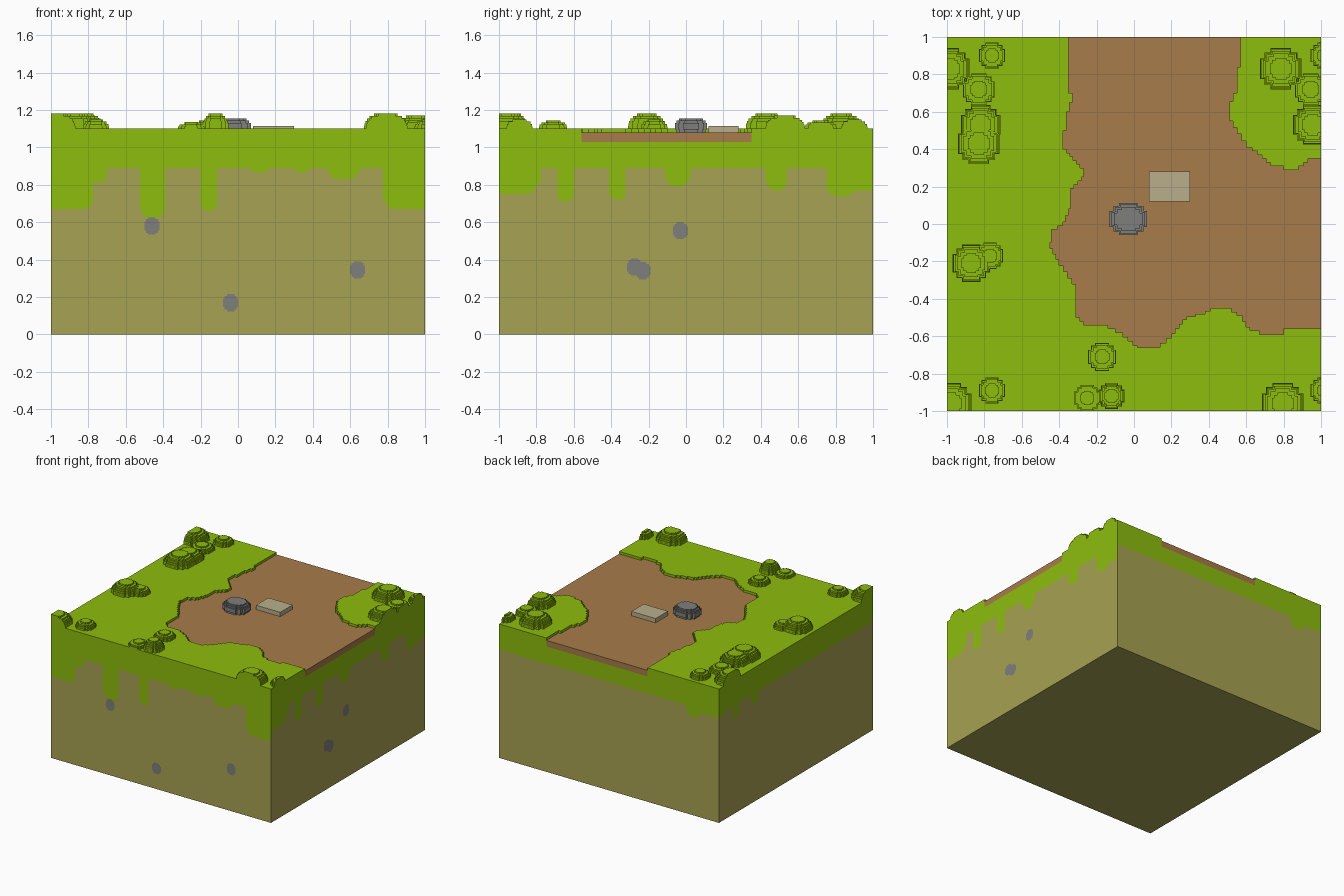
import bpy
import bmesh
from math import sqrt, pi
from mathutils import Matrix, Vector

default_cube = bpy.data.objects.get("Cube")
if default_cube:
    bpy.data.objects.remove(default_cube, do_unlink=True)

SOIL_TOP, PATH_TOP, GRASS_TOP = 1.03, 1.08, 1.1


def material(name, red, green, blue):
    mat = bpy.data.materials.new(name)
    mat.use_nodes = True
    mat.diffuse_color = (red, green, blue, 1)
    shader = mat.node_tree.nodes["Principled BSDF"]
    shader.inputs["Base Color"].default_value = (red, green, blue, 1)
    shader.inputs["Roughness"].default_value = 0.9
    return mat


grass = material("grass green", 0.27, 0.51, 0.004)
earth = material("olive earth", 0.385, 0.36, 0.085)
dirt = material("brown path", 0.39, 0.2, 0.068)
stone = material("grey stone", 0.21, 0.21, 0.2)
pale = material("pale stone", 0.49, 0.43, 0.26)


def finish(bm, name, *mats):
    mesh = bpy.data.meshes.new(name)
    bm.to_mesh(mesh)
    bm.free()
    for mat in mats:
        mesh.materials.append(mat)
    obj = bpy.data.objects.new(name, mesh)
    bpy.context.collection.objects.link(obj)
    return obj


def prism(bm, outline, bottom, top):
    """Upright prism over an outline, clipped to the tile."""
    points = []
    for x, y in outline:
        point = (max(-1, min(1, x)), max(-1, min(1, y)))
        if point not in points:
            points.append(point)
    if len(points) < 3:
        return
    low = [bm.verts.new((x, y, bottom)) for x, y in points]
    high = [bm.verts.new((x, y, top)) for x, y in points]
    faces = [bm.faces.new(low), bm.faces.new(high)]
    for i in range(len(points)):
        faces.append(bm.faces.new((low[i - 1], low[i], high[i], high[i - 1])))
    bmesh.ops.recalc_face_normals(bm, faces=faces)


def stepped_round(cx, cy, rx, ry):
    """Blocky rounded outline with stair-step corners."""
    corner = [(1, 0.5), (0.8, 0.5), (0.8, 0.8), (0.5, 0.8), (0.5, 1)]
    points = []
    for sx, sy in ((1, 1), (-1, 1), (-1, -1), (1, -1)):
        quarter = corner if sx == sy else corner[::-1]
        points += [(cx + sx * rx * x, cy + sy * ry * y) for x, y in quarter]
    return points


def staircase(line, step=0.02):
    """Turn a line given in hundredths into small square steps."""
    points = [Vector(p) / 100 for p in line]
    result = [tuple(points[0])]
    for a, b in zip(points, points[1:]):
        count = max(1, round(min(abs(b.x - a.x), abs(b.y - a.y)) / step))
        for i in range(count):
            x, y = a.lerp(b, (i + 1) / count)
            result += [(result[-1][0], y), (x, y)]
    return result


# Path borders: long west and south border, and the north-east corner
west_border = staircase([
    (-35, 100), (-35, 76), (-33, 70), (-36, 60), (-38, 50), (-38, 42),
    (-27, 30), (-28, 25), (-34, 19), (-35, 8), (-38, 1), (-44, -3),
    (-45, -10), (-40, -19), (-31, -32), (-31, -48), (-27, -52), (-14, -54),
    (-6, -58), (2, -65), (14, -66), (20, -61), (28, -51), (38, -48),
    (44, -45), (52, -45), (58, -49), (62, -55), (72, -59), (80, -59),
    (100, -56)])
east_border = staircase([
    (100, 35), (93, 35), (88, 31), (80, 29), (73, 31), (66, 37), (60, 41),
    (55, 48), (51, 55), (51, 61), (55, 70), (57, 84), (57, 100)])

bm = bmesh.new()
prism(bm, west_border + east_border, SOIL_TOP, PATH_TOP)
finish(bm, "dirt_path", dirt)

bm = bmesh.new()
prism(bm, west_border + [(1, -1), (-1, -1), (-1, 1)], SOIL_TOP, GRASS_TOP)
prism(bm, east_border + [(1, 1)], SOIL_TOP, GRASS_TOP)
finish(bm, "grass_top", grass)

# Grass drips on each side, seen from outside: left, right, lowest point
drips = [
    [(-1.06, -0.77, 0.67), (-0.8, -0.7, 0.81), (-0.52, -0.39, 0.62),
     (-0.2, -0.11, 0.66), (0.05, 0.18, 0.865), (0.29, 0.39, 0.865),
     (0.48, 0.65, 0.83), (0.78, 1.04, 0.67)],
    [(-1.1, -0.8, 0.75), (-0.85, -0.77, 0.8), (-0.69, -0.6, 0.71),
     (-0.41, -0.32, 0.72), (-0.11, 0.02, 0.79), (0.43, 0.54, 0.77),
     (0.75, 0.91, 0.74), (0.85, 1.1, 0.77)],
    [(0.7, 0.84, 0.81), (0.8, 1.1, 0.86)],
    [(-1.1, -0.88, 0.86), (-0.82, -0.74, 0.78), (-0.57, -0.49, 0.8)],
]


def grass_edge(u, side):
    """Height of the lower grass edge at one place along a side."""
    height = 0.89
    for left, right, lowest in side:
        inset = min(u - left, right - u)
        if inset > 0:
            radius = min((right - left) / 2, 0.06)
            gap = max(0, radius - inset)
            curve = radius - sqrt(radius * radius - gap * gap)
            height = min(height, lowest + curve)
    return height


# Earth block: walls in narrow columns, earth below and grass above
bm = bmesh.new()
COLUMNS = 160
for turn, side in enumerate(drips):
    rotation = Matrix.Rotation(turn * pi / 2, 3, "Z")
    for i in range(COLUMNS):
        a, b = (2 * k / COLUMNS - 1 for k in (i, i + 1))
        edge = grass_edge((a + b) / 2, side)
        for index, low, high in ((0, 0, edge), (1, edge, SOIL_TOP)):
            corners = ((a, low), (b, low), (b, high), (a, high))
            face = bm.faces.new([bm.verts.new(rotation @ Vector((u, -1, z)))
                                 for u, z in corners])
            face.material_index = index
bm.faces.new([bm.verts.new((x, y, 0))
              for x, y in ((-1, -1), (-1, 1), (1, 1), (1, -1))])
finish(bm, "earth_block", earth, grass)

# Pebbles showing in the front and right walls
pebbles = [(0, -0.46, 0.58), (0, -0.04, 0.17), (0, 0.64, 0.345),
           (1, -0.03, 0.555), (1, -0.275, 0.36), (1, -0.23, 0.34)]
bm = bmesh.new()
for turn, u, z in pebbles:
    rotation = Matrix.Rotation(turn * pi / 2, 3, "Z")
    bm.faces.new([bm.verts.new(rotation @ Vector((x, -1.002, y)))
                  for x, y in stepped_round(u, z, 0.04, 0.046)])
finish(bm, "wall_pebbles", stone)

# Bushes: x, y, radius, height; the corner clusters repeat on the east side
north_cluster = [(-0.99, 0.83, 0.11, 0.08), (-0.76, 0.9, 0.07, 0.05),
                 (-0.83, 0.72, 0.085, 0.045), (-0.82, 0.53, 0.105, 0.07)]
south_cluster = [(-0.98, -0.96, 0.11, 0.08), (-0.76, -0.89, 0.07, 0.05)]
bushes = [(-0.83, 0.43, 0.11, 0.08), (-0.87, -0.21, 0.1, 0.08),
          (-0.77, -0.17, 0.07, 0.05), (-0.17, -0.71, 0.075, 0.045),
          (-0.25, -0.93, 0.07, 0.035), (-0.12, -0.92, 0.07, 0.08)]
for x, y, radius, height in north_cluster + south_cluster:
    bushes += [(x, y, radius, height), (x + 1.775, y, radius, height)]

bm = bmesh.new()
for x, y, radius, height in bushes:
    layers = round(height / 0.0125)
    for i in range(layers):
        t = i / (layers - 1)
        r = radius * sqrt(1 - 0.72 * t * t)
        z = GRASS_TOP + height * i / layers
        prism(bm, stepped_round(x, y, r, r), z, z + height / layers)
finish(bm, "bushes", grass)

# Boulder on the path, widest at its middle
bm = bmesh.new()
for scale, low, high in ((0.9, 1.08, 1.095), (1, 1.095, 1.13),
                         (0.9, 1.13, 1.143), (0.76, 1.143, 1.155)):
    prism(bm, stepped_round(-0.03, 0.027, 0.1 * scale, 0.085 * scale), low, high)
finish(bm, "boulder", stone)

# Flat pale slab
bpy.ops.mesh.primitive_cube_add(size=1, location=(0.19, 0.2, 1.0975))
slab = bpy.context.object
slab.name = "flat_slab"
slab.scale = (0.22, 0.16, 0.035)
slab.data.materials.append(pale)
